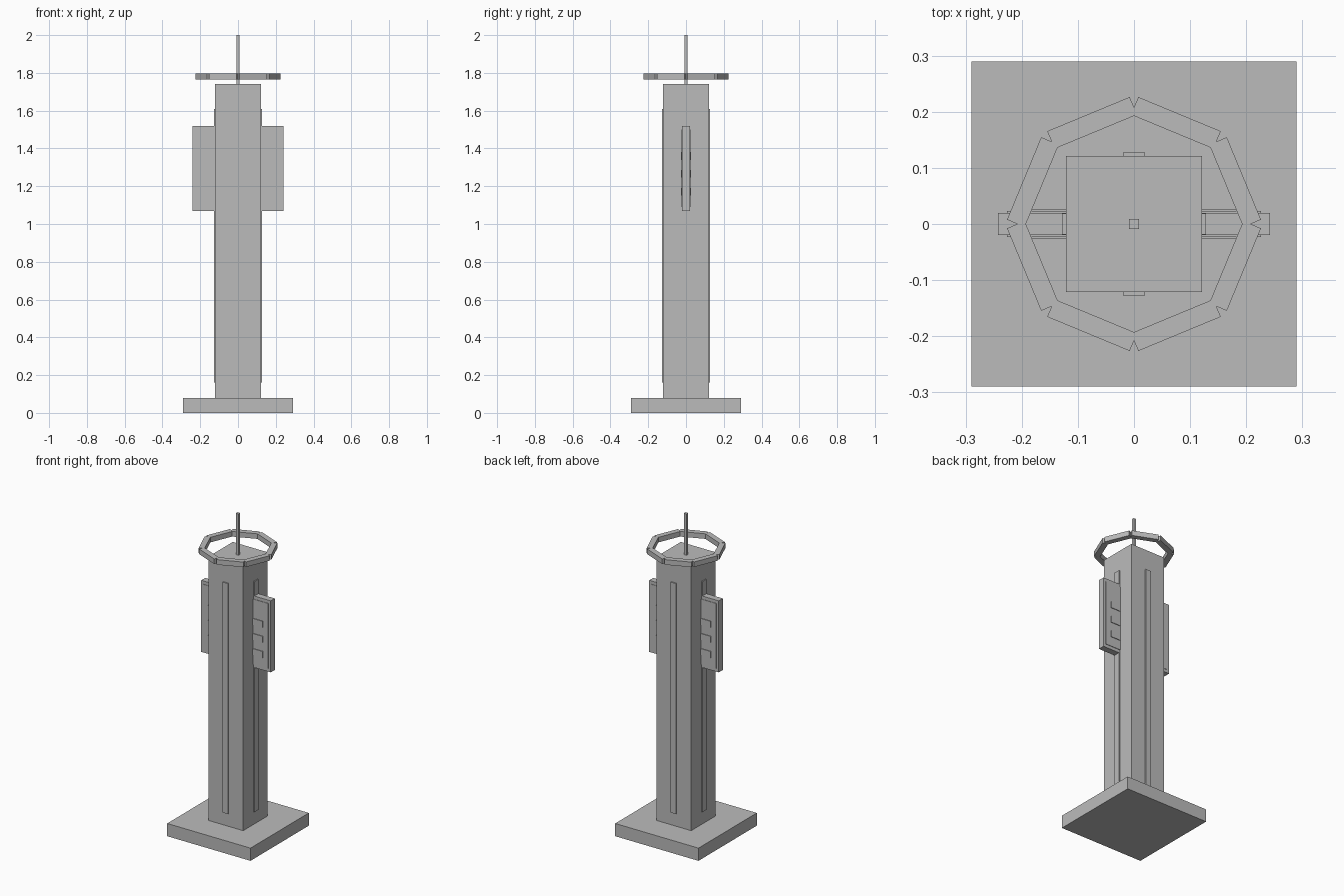
import bpy
import math

cube = bpy.data.objects.get("Cube")
if cube:
    bpy.data.objects.remove(cube, do_unlink=True)

grey = bpy.data.materials.new("plain_grey")
grey.use_nodes = True
colour = (0.5, 0.5, 0.5, 1)
grey.diffuse_color = colour
grey.node_tree.nodes["Principled BSDF"].inputs["Base Color"].default_value = colour


def box(name, size, centre, turn=0):
    """Flat-faced box with its real size in the mesh."""
    bpy.ops.mesh.primitive_cube_add(size=1, location=centre, rotation=(0, 0, turn))
    obj = bpy.context.object
    obj.name = name
    obj.scale = size
    bpy.ops.object.transform_apply(location=False, rotation=False, scale=True)
    obj.data.materials.append(grey)
    return obj


def slab(name, size_x, size_y, low, high, x=0, y=0, turn=0):
    return box(name, (size_x, size_y, high - low), (x, y, (low + high) / 2), turn)


# Plinth, square column and mast
slab("base", 0.58, 0.58, 0, 0.08)
slab("column", 0.242, 0.242, 0.08, 1.74)
slab("mast", 0.018, 0.018, 1.74, 2.0)

# Raised strip on each side of the column
for i, side in enumerate(("front", "left", "back", "right")):
    a = math.radians(90 * i - 90)
    slab(f"{side}_strip", 0.016, 0.038, 0.16, 1.61,
         0.12 * math.cos(a), 0.12 * math.sin(a), a)

# Side signs: core, face plates and three raised bars on each face
for side, s in (("left", 1), ("right", -1)):
    slab(f"{side}_sign", 0.132, 0.04, 1.07, 1.52, s * 0.176)
    slab(f"{side}_sign_faces", 0.116, 0.046, 1.09, 1.50, s * 0.168)
    for n, z in enumerate((1.36, 1.265, 1.17)):
        slab(f"{side}_sign_bar_{n + 1}", 0.08, 0.054, z - 0.02, z + 0.02, s * 0.15)

# Floating octagonal ring of eight straight segments
for i in range(8):
    a = math.radians(45 * i + 22.5)
    slab(f"ring_segment_{i + 1}", 0.034, 0.159, 1.764, 1.796,
         0.195 * math.cos(a), 0.195 * math.sin(a), a)
